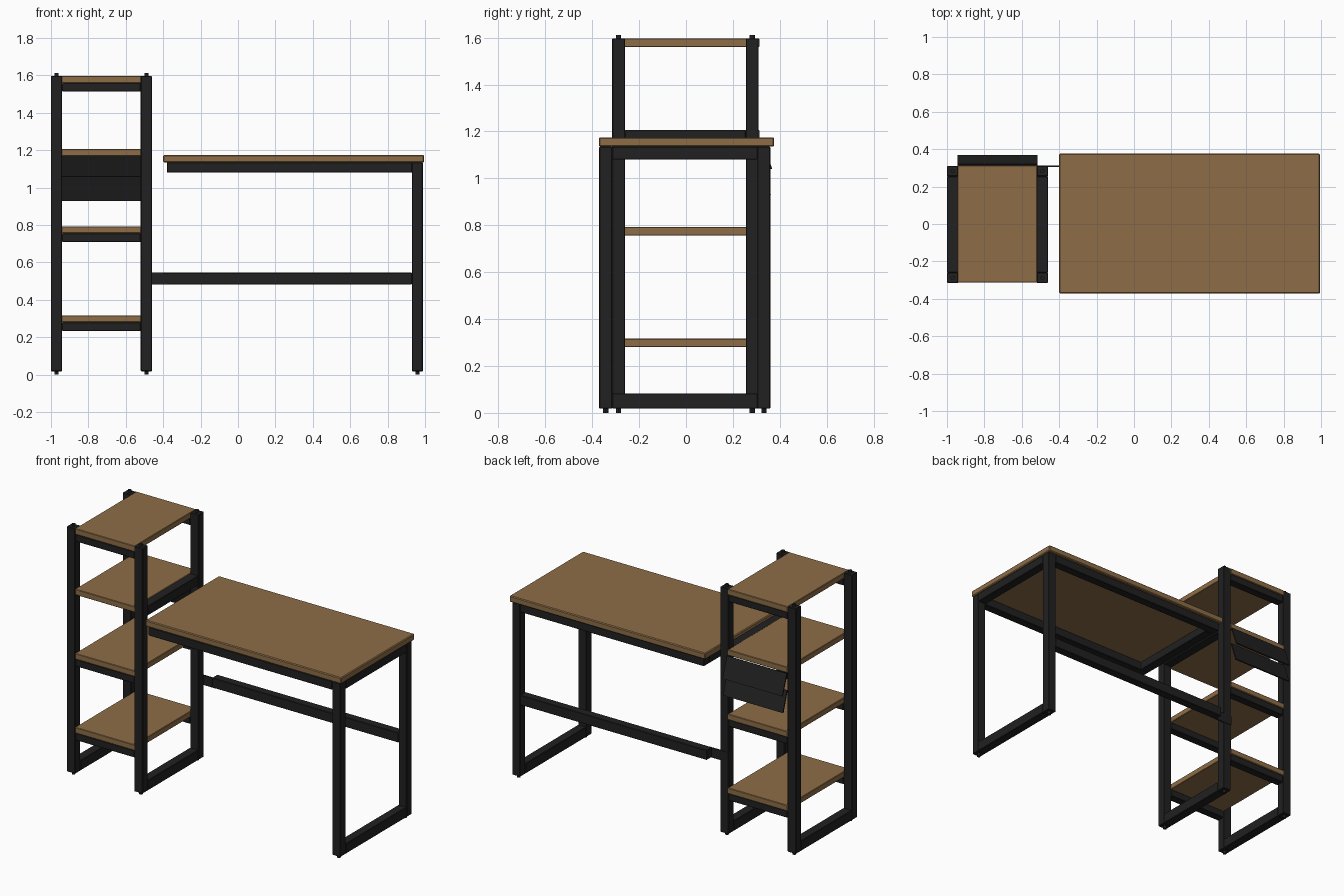
import bpy, math

if "Cube" in bpy.data.objects:
    bpy.data.objects.remove(bpy.data.objects["Cube"])


def mat(name, col):
    m = bpy.data.materials.new(name)
    m.diffuse_color = (*col, 1)
    m.use_nodes = True
    m.node_tree.nodes["Principled BSDF"].inputs["Base Color"].default_value = m.diffuse_color
    return m


wood = mat("warm wood", (0.27, 0.155, 0.063))
metal = mat("black metal", (0.015, 0.015, 0.015))


def box(name, x, y, z, m, bevel=0.003):
    """Axis-aligned box from (min, max) ranges."""
    bpy.ops.mesh.primitive_cube_add(size=1, location=(sum(x) / 2, sum(y) / 2, sum(z) / 2))
    o = bpy.context.object
    o.name = name
    o.scale = (x[1] - x[0], y[1] - y[0], z[1] - z[0])
    bpy.ops.object.transform_apply(location=False, rotation=False, scale=True)
    o.data.materials.append(m)
    if bevel:
        b = o.modifiers.new("edge", 'BEVEL')
        b.width, b.segments = bevel, 1
    return o


def peg(name, x, y, z0, z1, r=0.011):
    """Small round foot or post cap."""
    bpy.ops.mesh.primitive_cylinder_add(vertices=12, radius=r, depth=z1 - z0,
                                        location=(x, y, (z0 + z1) / 2))
    o = bpy.context.object
    o.name = name
    o.data.materials.append(metal)
    bpy.ops.object.shade_smooth_by_angle()


# Shelf tower: two side frames
for side, x in (("left", (-1.0, -0.94)), ("right", (-0.52, -0.46))):
    cx = sum(x) / 2
    for end, y in (("front", (-0.315, -0.26)), ("back", (0.255, 0.31))):
        box(f"tower_post_{side}_{end}", x, y, (0.018, 1.597), metal)
        peg(f"tower_foot_{side}_{end}", cx, sum(y) / 2, 0, 0.03)
        peg(f"tower_cap_{side}_{end}", cx, sum(y) / 2, 1.59, 1.612)
    box(f"tower_base_rail_{side}", x, (-0.26, 0.255), (0.018, 0.083), metal)
# Side rail beside the desktop
box("tower_side_rail", (-0.52, -0.46), (-0.26, 0.255), (1.145, 1.205), metal)

# Shelves with front and back support rails
for i, top in enumerate((0.317, 0.793, 1.207, 1.597)):
    box(f"shelf_{i}", (-0.943, -0.517), (-0.313, 0.313), (top - 0.037, top), wood)
    if i != 2:
        for end, y in (("front", (-0.312, -0.26)), ("back", (0.255, 0.308))):
            box(f"shelf_rail_{i}_{end}", (-0.94, -0.52), y, (top - 0.083, top - 0.037), metal)

# Two sloping back plates, overlapping like shingles
for name, y0, z0, y1, z1 in (("upper", 0.318, 1.17, 0.364, 1.04),
                             ("lower", 0.315, 1.06, 0.358, 0.93)):
    o = box(f"back_plate_{name}", (-0.943, -0.517), (-0.004, 0.004),
            (-0.5 * math.hypot(y1 - y0, z1 - z0), 0.5 * math.hypot(y1 - y0, z1 - z0)), metal, 0)
    o.location = (-0.73, (y0 + y1) / 2, (z0 + z1) / 2)
    o.rotation_euler.x = math.atan2(y1 - y0, z0 - z1)

# Desktop
box("desktop", (-0.4, 0.995), (-0.372, 0.376), (1.135, 1.175), wood, 0.005)

# Frame under the desktop
front, back = (-0.37, -0.315), (0.305, 0.36)
for end, y in (("front", front), ("back", back)):
    box(f"desk_rail_{end}", (-0.38, 0.93), y, (1.08, 1.135), metal)
    box(f"desk_leg_{end}", (0.93, 0.988), y, (0.018, 1.135), metal)
    peg(f"desk_foot_{end}", 0.959, sum(y) / 2, 0, 0.03)
box("desk_rail_left", (-0.38, -0.32), (-0.315, 0.305), (1.08, 1.135), metal)
box("desk_rail_right", (0.93, 0.988), (-0.315, 0.305), (1.08, 1.135), metal)
box("desk_base_rail", (0.93, 0.988), (-0.315, 0.305), (0.018, 0.083), metal)

# Rear stretcher and its thin joining plate to the tower
box("stretcher", (-0.4, 0.93), back, (0.482, 0.545), metal)
box("stretcher_plate", (-0.52, -0.38), (0.306, 0.313), (0.482, 0.545), metal, 0)
